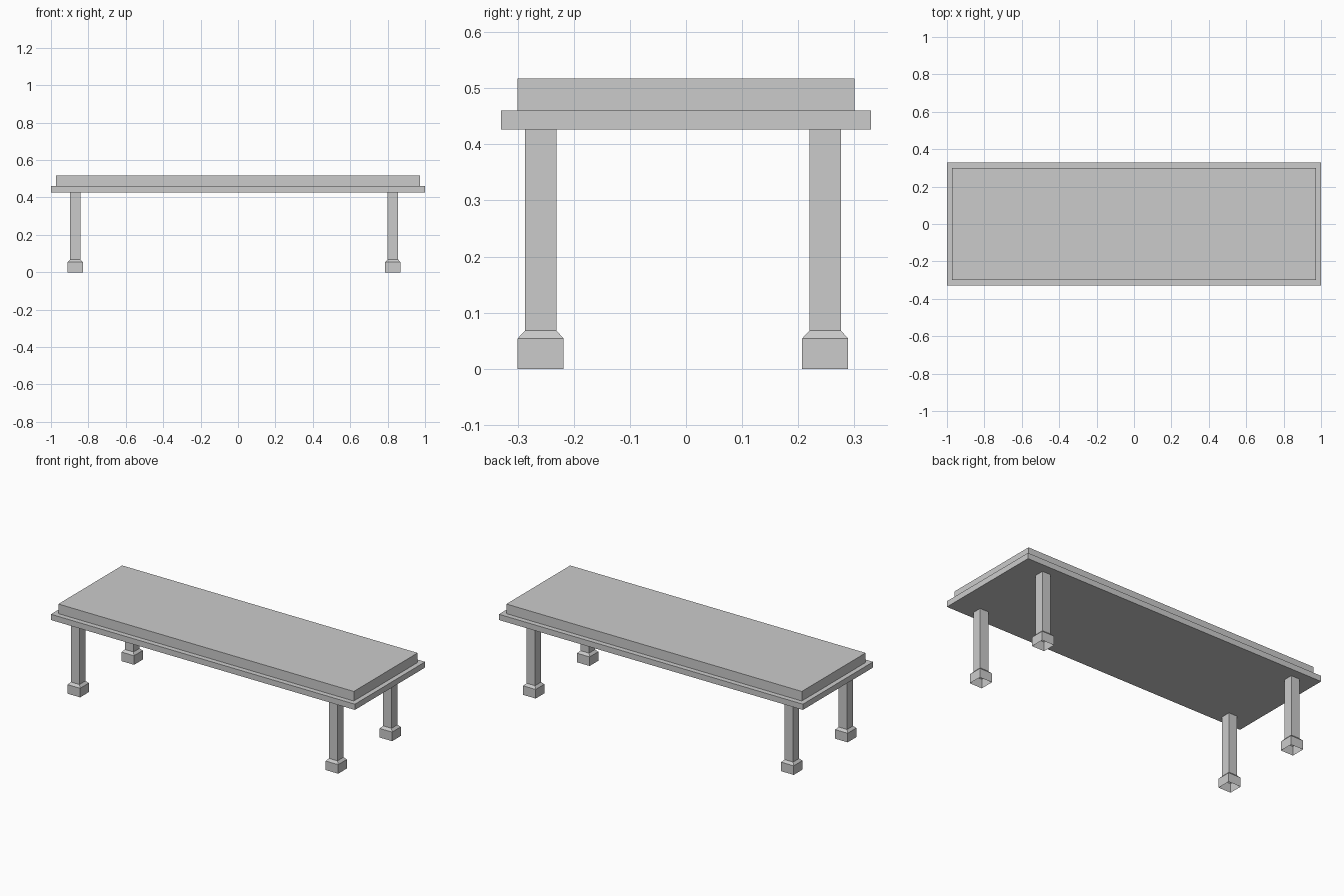
import bpy
import bmesh

if "Cube" in bpy.data.objects:
    bpy.data.objects.remove(bpy.data.objects["Cube"])


def square_loft(name, center, rings, cap_bottom=True, cap_top=True):
    """Stack rectangular rings (half x, half y, z) into one flat-faced part."""
    cx, cy = center
    bm = bmesh.new()
    loops = []
    for hx, hy, z in rings:
        corners = ((-1, -1), (1, -1), (1, 1), (-1, 1))
        loops.append([bm.verts.new((sx * hx, sy * hy, z)) for sx, sy in corners])
    for low, high in zip(loops, loops[1:]):
        for i in range(4):
            j = (i + 1) % 4
            bm.faces.new((low[i], low[j], high[j], high[i]))
    if cap_bottom:
        bm.faces.new(loops[0][::-1])
    if cap_top:
        bm.faces.new(loops[-1])
    mesh = bpy.data.meshes.new(name)
    bm.to_mesh(mesh)
    bm.free()
    obj = bpy.data.objects.new(name, mesh)
    obj.location = (cx, cy, 0)
    bpy.context.collection.objects.link(obj)
    return obj


SLAB_BOTTOM, SLAB_TOP, CUSHION_TOP = 0.426, 0.46, 0.517

# Wide board and the slightly smaller cushion on it
square_loft("seat_board", (0, 0), [(1.0, 0.33, SLAB_BOTTOM), (1.0, 0.33, SLAB_TOP)])
square_loft("cushion", (0, 0), [(0.972, 0.30, SLAB_TOP), (0.972, 0.30, CUSHION_TOP)])

# Four legs with block feet, tapered collars and hollow undersides
LEG, FOOT = 0.028, 0.041
for side, x in (("left", -0.87), ("right", 0.828)):
    for end, y in (("front", -0.259), ("back", 0.248)):
        square_loft(f"{end}_{side}_leg", (x, y), [
            (FOOT, FOOT, 0.0),
            (FOOT, FOOT, 0.054),
            (LEG, LEG, 0.068),
            (LEG, LEG, SLAB_BOTTOM),
        ], cap_bottom=False, cap_top=False)
